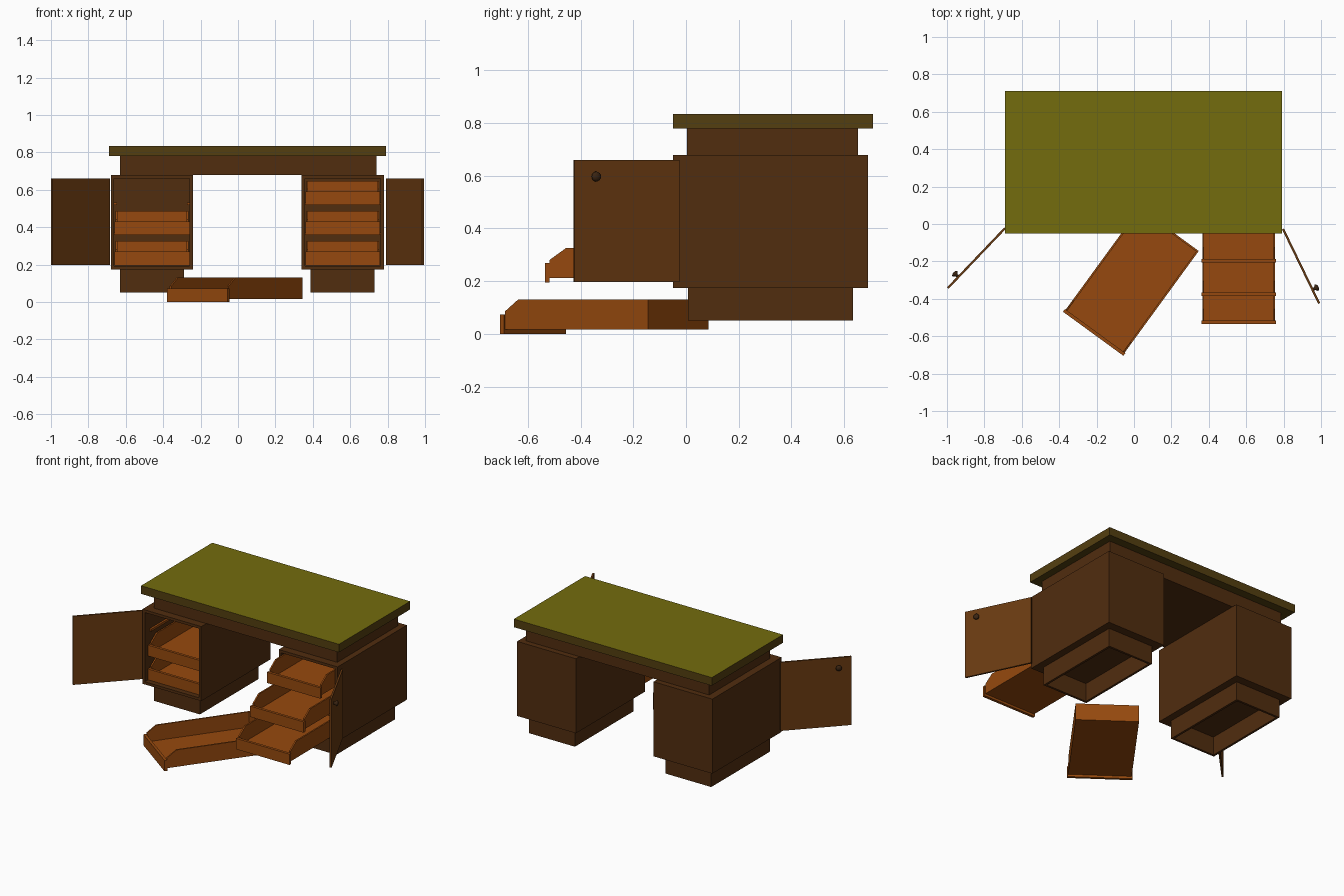
import bpy, bmesh, math
from mathutils import Matrix, Vector

if "Cube" in bpy.data.objects:
    bpy.data.objects.remove(bpy.data.objects["Cube"])


def material(name, r, g, b):
    m = bpy.data.materials.new(name)
    lin = [((c / 255 + 0.055) / 1.055) ** 2.4 if c > 10 else c / 255 / 12.92 for c in (r, g, b)]
    m.diffuse_color = (*lin, 1)
    m.use_nodes = True
    m.node_tree.nodes["Principled BSDF"].inputs["Base Color"].default_value = m.diffuse_color
    return m


WOOD = material("dark wood", 81, 45, 15)
TOP = material("olive top", 116, 108, 13)
EDGE = material("olive brown edge", 84, 63, 16)
DRAWER = material("orange wood", 150, 73, 14)
DOOR = material("door wood", 105, 58, 17)
KNOB = material("dark knob", 58, 36, 18)


def finish(name, bm, *mats):
    bmesh.ops.recalc_face_normals(bm, faces=bm.faces)
    me = bpy.data.meshes.new(name)
    bm.to_mesh(me)
    bm.free()
    for m in mats:
        me.materials.append(m)
    ob = bpy.data.objects.new(name, me)
    bpy.context.collection.objects.link(ob)
    return ob


def board(bm, x0, x1, y0, y1, z0, z1):
    mat = Matrix.Translation(((x0 + x1) / 2, (y0 + y1) / 2, (z0 + z1) / 2)) @ \
        Matrix.Diagonal((x1 - x0, y1 - y0, z1 - z0, 1))
    bmesh.ops.create_cube(bm, size=1, matrix=mat)


def boards(name, mat, *boxes):
    bm = bmesh.new()
    for b in boxes:
        board(bm, *b)
    return finish(name, bm, mat)


def drawer(name, x, y, z, angle=0):
    """Tray with a low front and sides that slope up towards the back."""
    w, d, h, low, t = 0.195, 0.69, 0.13, 0.073, 0.01
    bm = bmesh.new()
    board(bm, -0.2, 0.2, 0, 0.018, 0, low)              # front
    board(bm, -w + t, w - t, d - t, d, 0.016, h)        # back
    board(bm, -w + t, w - t, 0.018, d - t, 0.016, 0.026)  # bottom
    side = [(0.018, 0.016), (d, 0.016), (d, h), (0.08, h), (0.018, low + 0.012)]
    for x0 in (-w, w - t):
        f = bm.faces.new([bm.verts.new((x0, py, pz)) for py, pz in side])
        ext = bmesh.ops.extrude_face_region(bm, geom=[f], use_keep_orig=True)
        moved = [v for v in ext["geom"] if isinstance(v, bmesh.types.BMVert)]
        bmesh.ops.translate(bm, verts=moved, vec=(t, 0, 0))
    ob = finish(name, bm, DRAWER)
    ob.location = (x, y, z)
    ob.rotation_euler.z = angle


def door(name, hinge, tip, side):
    """Open door panel with a turned knob on its outer face."""
    hx, hy = hinge
    dx, dy = tip[0] - hx, tip[1] - hy
    length, angle = math.hypot(dx, dy), math.atan2(dy, dx)
    panel = boards(name, DOOR, (0, length, -0.006, 0.006, 0.197, 0.66))
    panel.location = (hx, hy, 0)
    panel.rotation_euler.z = angle
    bm = bmesh.new()
    profile = [(0, 0.005), (0.009, 0.005), (0.008, 0.013), (0.019, 0.023),
               (0.018, 0.029), (0.010, 0.034), (0, 0.036)]
    vs = [bm.verts.new((r, side * o, 0)) for r, o in profile]
    es = [bm.edges.new(p) for p in zip(vs, vs[1:])]
    bmesh.ops.spin(bm, geom=vs + es, cent=(0, 0, 0), axis=(0, 1, 0),
                   angle=math.tau, steps=16)
    bmesh.ops.remove_doubles(bm, verts=bm.verts, dist=0.0005)
    for f in bm.faces:
        f.smooth = True
    knob = finish(name + "_knob", bm, KNOB)
    knob.location = Vector((hx, hy, 0.597)) + Vector((math.cos(angle), math.sin(angle), 0)) * 0.36
    knob.rotation_euler.z = angle


# Desk top: olive upper face, browner edges
bm = bmesh.new()
board(bm, -0.69, 0.79, -0.05, 0.71, 0.78, 0.835)
bm.normal_update()
for f in bm.faces:
    f.material_index = 0 if f.normal.z > 0.5 else 1
finish("desk_top", bm, TOP, EDGE)

# Apron below the top
boards("apron", WOOD, (-0.63, 0.74, 0.003, 0.652, 0.679, 0.78))

# Two pedestals, each an open-fronted cabinet on a hollow plinth
LEVELS = (0.196, 0.357, 0.518)
for label, cx in (("left", -0.46), ("right", 0.56)):
    a, b = cx - 0.22, cx + 0.22
    y0, y1, z0, z1, t = -0.05, 0.69, 0.175, 0.679, 0.018
    boards(label + "_cabinet", WOOD,
           (a, a + t, y0, y1, z0, z1), (b - t, b, y0, y1, z0, z1),
           (a + t, b - t, y1 - t, y1, z0, z1),
           (a + t, b - t, y0, y1 - t, z0, z0 + t),
           (a + t, b - t, y0, y1 - t, z1 - t, z1))
    p, q, py0, py1, pt = cx - 0.172, cx + 0.17, 0.007, 0.633, 0.015
    boards(label + "_plinth", WOOD,
           (p, p + pt, py0, py1, 0.05, z0), (q - pt, q, py0, py1, 0.05, z0),
           (p + pt, q - pt, py0, py0 + pt, 0.05, z0),
           (p + pt, q - pt, py1 - pt, py1, 0.05, z0))
    # drawer runners
    rails = []
    for z in LEVELS[1:]:
        rails += [(a + t, a + t + 0.014, 0.0, y1 - t, z, z + 0.015),
                  (b - t - 0.014, b - t, 0.0, y1 - t, z, z + 0.015)]
    boards(label + "_runners", DRAWER, *rails)

# Drawers: two closed on the left, three pulled out on the right, one on the floor
for i in range(2):
    drawer(f"left_drawer_{i + 1}", -0.46, -0.02, LEVELS[i])
for i, y in enumerate((-0.535, -0.385, -0.205)):
    drawer(f"right_drawer_{i + 1}", 0.56, y, LEVELS[i])
drawer("floor_drawer", -0.218, -0.587, 0, math.radians(-36.1))

# Open doors
door("left_door", (-0.69, -0.023), (-0.996, -0.343), -1)
door("right_door", (0.797, -0.027), (0.99, -0.425), 1)
